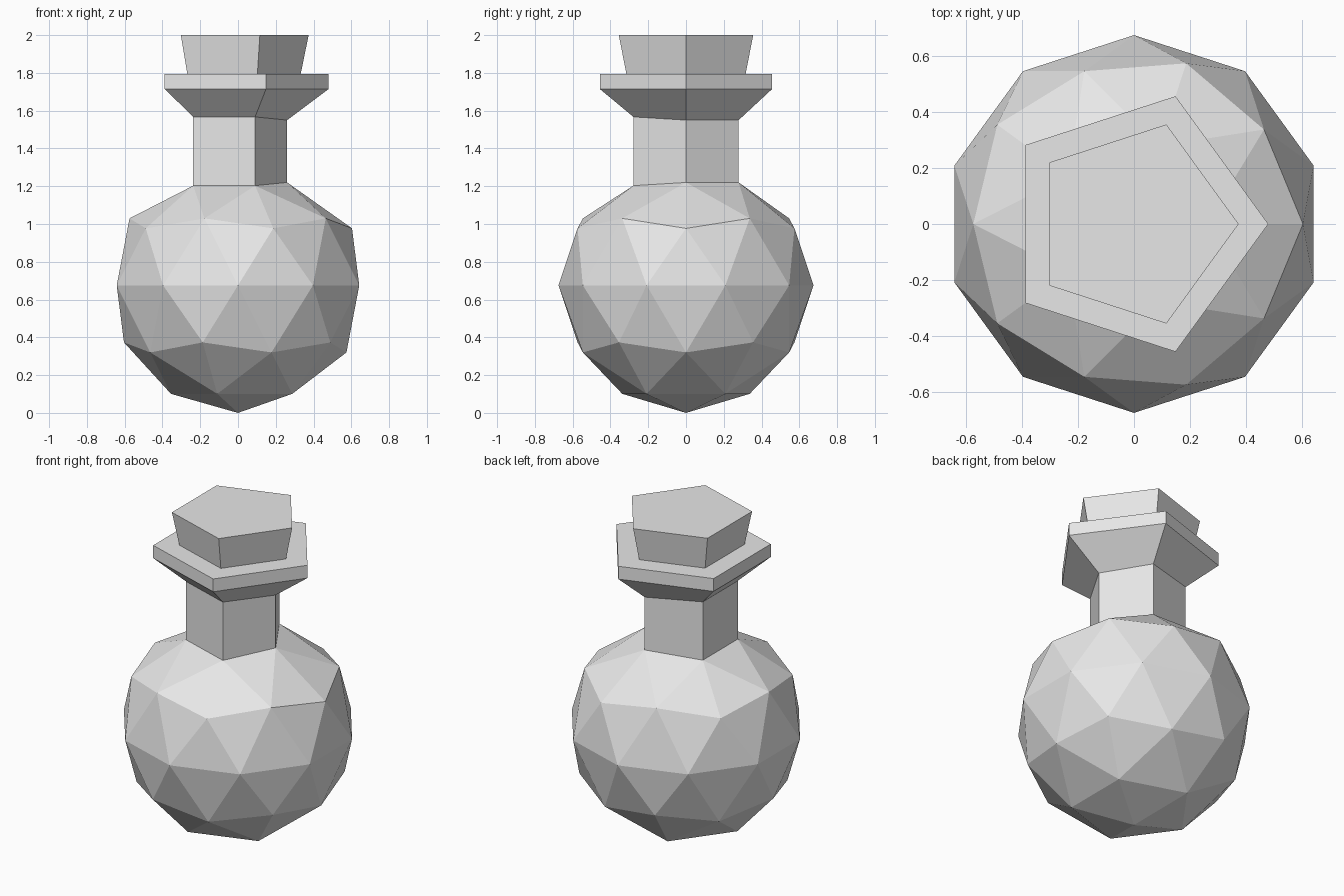
import bpy, bmesh, math

cube = bpy.data.objects.get("Cube")
if cube:
    bpy.data.objects.remove(cube, do_unlink=True)

grey = bpy.data.materials.new("light_grey")
grey.use_nodes = True
grey.diffuse_color = (0.8, 0.8, 0.8, 1)
grey.node_tree.nodes["Principled BSDF"].inputs["Base Color"].default_value = (0.8, 0.8, 0.8, 1)

RADIUS = 0.675


def finish(bm, name):
    bmesh.ops.recalc_face_normals(bm, faces=bm.faces[:])
    mesh = bpy.data.meshes.new(name)
    bm.to_mesh(mesh)
    bm.free()
    mesh.materials.append(grey)
    obj = bpy.data.objects.new(name, mesh)
    bpy.context.collection.objects.link(obj)
    return obj


def pentagon(radius, z):
    """Five points, the first towards +x."""
    return [(radius * math.cos(math.tau * i / 5), radius * math.sin(math.tau * i / 5), z)
            for i in range(5)]


def loft(bm, rings):
    """Join successive rings of vertices with quads."""
    for low, high in zip(rings, rings[1:]):
        for i in range(5):
            j = (i + 1) % 5
            bm.faces.new((low[i], low[j], high[j], high[i]))


def add_ring(bm, points):
    return [bm.verts.new(p) for p in points]


# Faceted round body, opened at the top where the neck grows out
bm = bmesh.new()
bmesh.ops.create_icosphere(bm, subdivisions=2, radius=RADIUS)
bmesh.ops.translate(bm, verts=bm.verts[:], vec=(0, 0, RADIUS))
bmesh.ops.delete(bm, geom=[max(bm.verts, key=lambda v: v.co.z)], context='VERTS')
shoulder = [v for v in bm.verts if any(e.is_boundary for e in v.link_edges)]
shoulder.sort(key=lambda v: round(math.atan2(v.co.y, v.co.x), 3) % math.tau)

# Slightly uneven neck: two corners sit nearer the middle of its height
neck_base, neck_top = [], []
for i, (x, y, _) in enumerate(pentagon(0.293, 0)):
    inner = i < 2
    if i == 0:
        x = 0.26
    neck_base.append((x, y, 1.22 if inner else 1.203))
    neck_top.append((x, y, 1.55 if inner else 1.567))
for v, p in zip(shoulder, neck_base):
    v.co = p

# Neck, flared lip and flat lip top
rings = [shoulder, add_ring(bm, neck_top),
         add_ring(bm, pentagon(0.48, 1.715)), add_ring(bm, pentagon(0.48, 1.795))]
loft(bm, rings)
bm.faces.new(rings[-1])
finish(bm, "flask")

# Tapered stopper
bm = bmesh.new()
rings = [add_ring(bm, pentagon(0.332, 1.795)), add_ring(bm, pentagon(0.374, 2.0))]
loft(bm, rings)
bm.faces.new(rings[-1])
finish(bm, "stopper")
